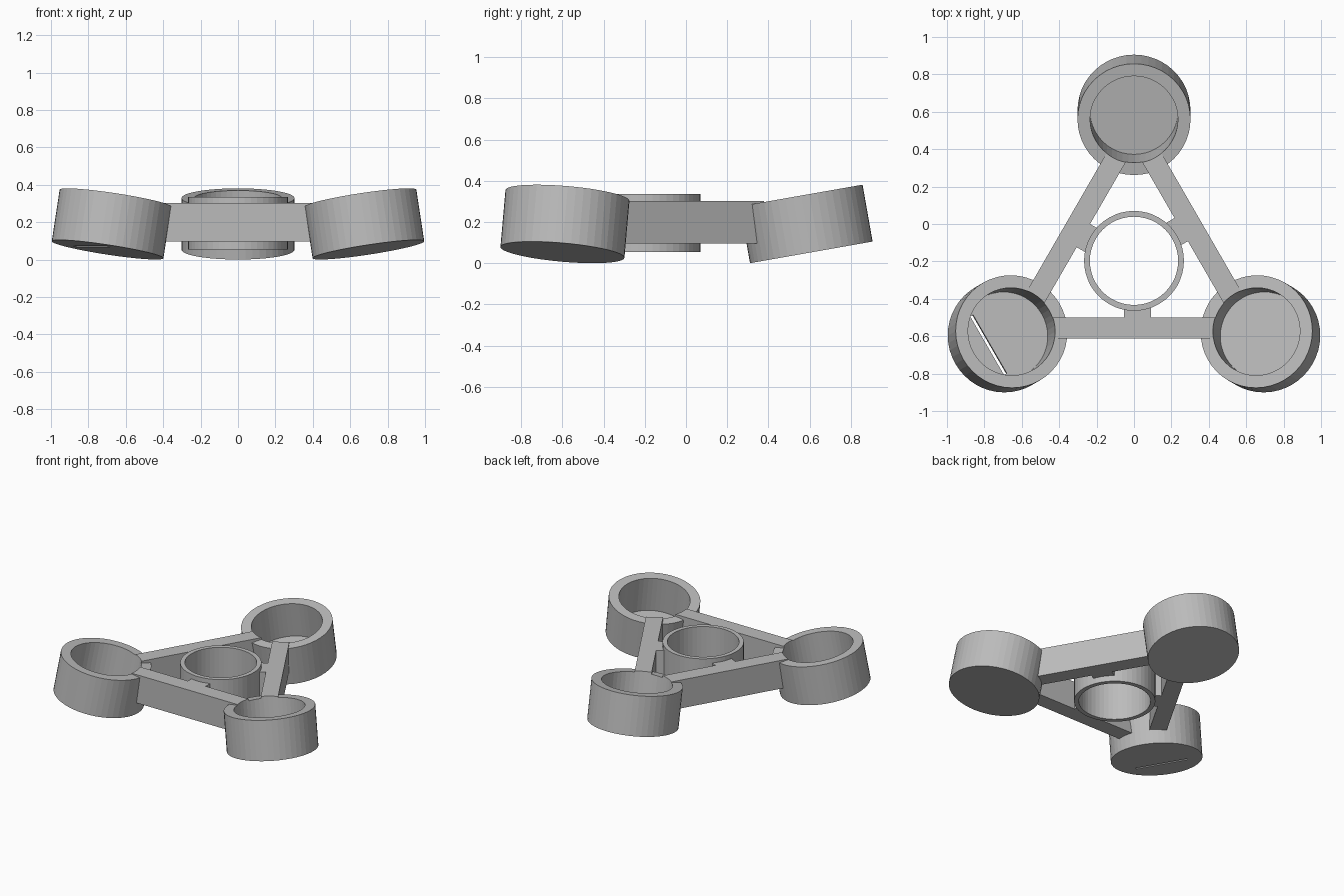
import bpy, bmesh, math
from mathutils import Matrix, Vector

if "Cube" in bpy.data.objects:
    bpy.data.objects.remove(bpy.data.objects["Cube"])

HUB = Matrix.Translation((0, -0.197, 0))   # centre of the three-fold symmetry
TILT = math.radians(10)
SIDES = 48

grey = bpy.data.materials.new("grey")
grey.diffuse_color = (0.5, 0.5, 0.5, 1)
grey.use_nodes = True
grey.node_tree.nodes["Principled BSDF"].inputs["Base Color"].default_value = grey.diffuse_color


def add_object(name, bm, matrix):
    bmesh.ops.transform(bm, matrix=matrix, verts=bm.verts)
    bmesh.ops.recalc_face_normals(bm, faces=bm.faces)
    mesh = bpy.data.meshes.new(name)
    bm.to_mesh(mesh)
    bm.free()
    mesh.materials.append(grey)
    obj = bpy.data.objects.new(name, mesh)
    bpy.context.collection.objects.link(obj)
    return obj


def lathe(name, profile, matrix, loop=False):
    """Revolve (radius, height) points; loop joins the last point to the first."""
    bm = bmesh.new()
    rings = [[bm.verts.new((r * math.cos(2 * math.pi * i / SIDES),
                            r * math.sin(2 * math.pi * i / SIDES), z))
              for i in range(SIDES)] for r, z in profile]
    pairs = list(zip(rings, rings[1:]))
    if loop:
        pairs.append((rings[-1], rings[0]))
    else:
        bm.faces.new(rings[0])
        bm.faces.new(rings[-1])
    for a, b in pairs:
        for i in range(SIDES):
            j = (i + 1) % SIDES
            bm.faces.new((a[i], a[j], b[j], b[i]))
    return add_object(name, bm, matrix)


def box(name, low, high, matrix):
    low, high = Vector(low), Vector(high)
    bm = bmesh.new()
    bmesh.ops.create_cube(bm, size=1)
    size = Matrix.Diagonal((*(high - low), 1))
    return add_object(name, bm, matrix @ Matrix.Translation((low + high) / 2) @ size)


def cut(obj, cutter):
    mod = obj.modifiers.new("cut", 'BOOLEAN')
    mod.operation = 'DIFFERENCE'
    mod.solver = 'EXACT'
    mod.object = cutter
    cutter.hide_render = True
    bpy.context.view_layer.objects.active = obj
    bpy.ops.object.modifier_apply(modifier=mod.name)


# open centre ring
lathe("hub_ring", [(0.267, 0.055), (0.267, 0.335), (0.236, 0.335), (0.236, 0.055)],
      HUB, loop=True)

bars, bores = [], []
for k, side in enumerate(("back", "left", "right")):
    turn = HUB @ Matrix.Rotation(math.radians(120 * k), 4, 'Z')
    seat = turn @ Matrix.Translation((0, 0.805, 0.053)) @ Matrix.Rotation(TILT, 4, 'X')

    # tilted cup with a thin floor
    cup = lathe(side + "_cup", [(0.302, 0), (0.302, 0.28), (0.235, 0.28), (0.235, 0.025)], seat)
    bores.append(lathe(side + "_bore_cutter", [(0.235, 0.025), (0.235, 0.5)], seat))
    if side == "left":
        # narrow slit through the floor of one cup
        slit = box("slit_cutter", (-0.18, 0.09, -0.1), (0.18, 0.108, 0.1), seat)
        cut(cup, slit)
        bpy.data.objects.remove(slit)

    # triangle side bar and its bridge to the ring
    bars.append(box(f"side_bar_{k + 1}", (-0.52, -0.415, 0.097), (0.52, -0.302, 0.302), turn))
    box(f"hub_bridge_{k + 1}", (-0.053, -0.32, 0.097), (0.09, -0.247, 0.302), turn)

# trim the bar ends flush with the cup interiors
for bar in bars:
    for bore in bores:
        cut(bar, bore)
for bore in bores:
    bpy.data.objects.remove(bore)
